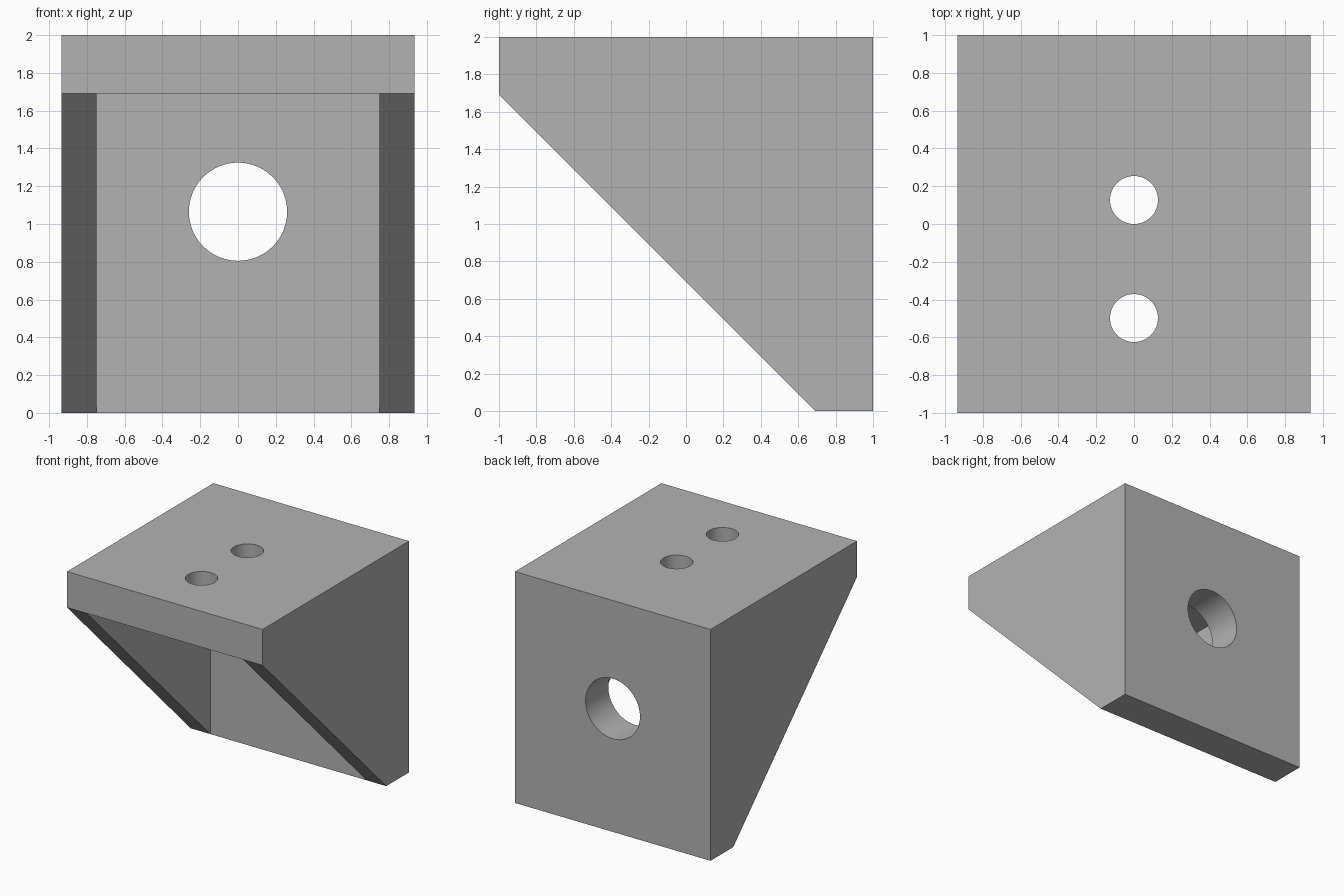
import bpy, bmesh, math
from mathutils import Matrix, Vector

cube = bpy.data.objects.get("Cube")
if cube:
    bpy.data.objects.remove(cube, do_unlink=True)

HALF_W, INNER_W = 0.935, 0.748     # outer and inner half widths
PLATE = 0.31                       # thickness of top and back plates

metal = bpy.data.materials.new("plain grey")
metal.use_nodes = True
grey = (0.45, 0.45, 0.45, 1)
metal.diffuse_color = grey
metal.node_tree.nodes["Principled BSDF"].inputs["Base Color"].default_value = grey


def add_object(name, bm):
    bmesh.ops.recalc_face_normals(bm, faces=bm.faces)
    mesh = bpy.data.meshes.new(name)
    bm.to_mesh(mesh)
    bm.free()
    mesh.materials.append(metal)
    obj = bpy.data.objects.new(name, mesh)
    bpy.context.collection.objects.link(obj)
    return obj


def prism(name, profile, half_width):
    """Extrude a side (y, z) profile across x."""
    bm = bmesh.new()
    face = bm.faces.new([bm.verts.new((-half_width, y, z)) for y, z in profile])
    side = bmesh.ops.extrude_face_region(bm, geom=[face])
    verts = [v for v in side["geom"] if isinstance(v, bmesh.types.BMVert)]
    bmesh.ops.translate(bm, verts=verts, vec=(2 * half_width, 0, 0))
    return add_object(name, bm)


def drill(name, centre, radius, turn):
    bm = bmesh.new()
    matrix = Matrix.Translation(Vector(centre)) @ Matrix.Rotation(turn, 4, "X")
    bmesh.ops.create_cone(bm, cap_ends=True, segments=64, radius1=radius,
                          radius2=radius, depth=0.8, matrix=matrix)
    return add_object(name, bm)


# Solid body with sloping gusset sides
bracket = prism("angle_bracket", [(-1, 2 - PLATE), (-1, 2), (1, 2), (1, 0), (1 - PLATE, 0)], HALF_W)

# Open space between the gussets, and the bolt holes
inner_y, inner_z = 1 - PLATE, 2 - PLATE
cutters = [
    prism("cavity_cutter", [(-1.5, -0.5), (inner_y, -0.5), (inner_y, inner_z), (-1.5, inner_z)], INNER_W),
    drill("back_hole_cutter", (0, 0.9, 1.065), 0.26, math.pi / 2),
    drill("rear_top_hole_cutter", (0, 0.127, 1.9), 0.127, 0),
    drill("front_top_hole_cutter", (0, -0.498, 1.9), 0.127, 0),
]

bpy.ops.object.select_all(action="DESELECT")
bracket.select_set(True)
bpy.context.view_layer.objects.active = bracket
for cutter in cutters:
    cutter.hide_render = True
    mod = bracket.modifiers.new(cutter.name, "BOOLEAN")
    mod.operation = "DIFFERENCE"
    mod.solver = "EXACT"
    mod.object = cutter
    bpy.ops.object.modifier_apply(modifier=mod.name)
    bpy.data.objects.remove(cutter, do_unlink=True)

bpy.ops.object.shade_smooth_by_angle(angle=math.radians(30))
